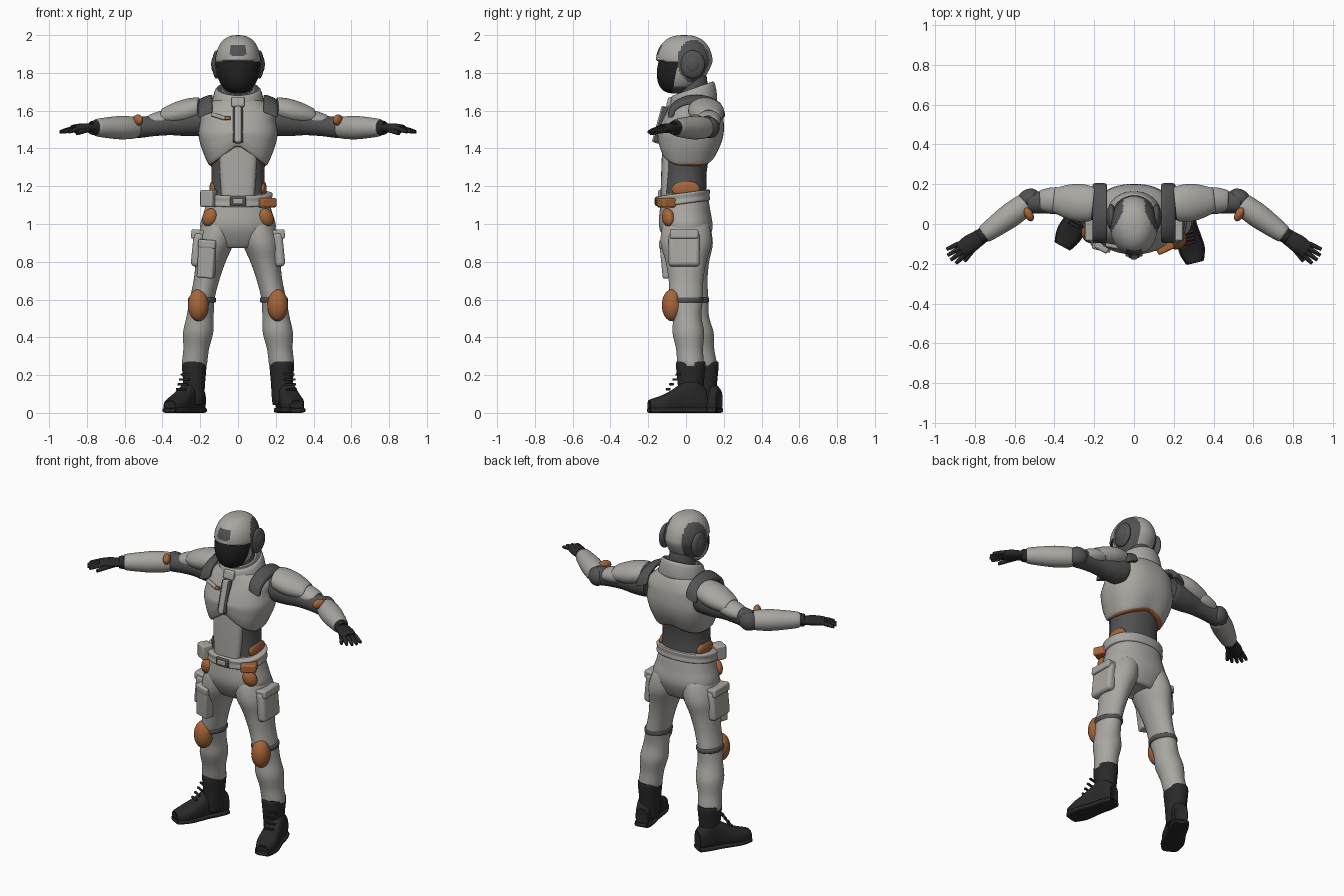
import bpy, bmesh, math
from mathutils import Vector, Matrix

cube = bpy.data.objects.get("Cube")
if cube:
    bpy.data.objects.remove(cube, do_unlink=True)

X, Y, Z = Vector((1, 0, 0)), Vector((0, 1, 0)), Vector((0, 0, 1))
STEPS = 5


def material(name, red, green, blue):
    m = bpy.data.materials.new(name)
    m.use_nodes = True
    m.diffuse_color = (red, green, blue, 1)
    m.node_tree.nodes["Principled BSDF"].inputs["Base Color"].default_value = m.diffuse_color
    return m


LIGHT = material("light grey cloth", .4, .385, .36)
DARK = material("dark grey cloth", .085, .085, .088)
BLACK = material("black rubber", .022, .022, .023)
VISOR = material("black visor", .014, .014, .015)
ORANGE = material("orange trim", .38, .13, .04)


def finish(name, bm, materials):
    bmesh.ops.recalc_face_normals(bm, faces=bm.faces)
    mesh = bpy.data.meshes.new(name)
    bm.to_mesh(mesh)
    bm.free()
    for m in materials:
        mesh.materials.append(m)
    ob = bpy.data.objects.new(name, mesh)
    bpy.context.collection.objects.link(ob)
    return ob


def blend(a, b, c, d, t):
    """Smooth curve from b to c."""
    return b + ((c - a) + ((a * 2 - b * 5 + c * 4 - d) + (b * 3 - a - c * 3 + d) * t) * t) * (t / 2)


def tube(name, rings, *materials, sides=32, power=1, rule=None, warp=None):
    """Smooth capped skin through rings of (centre, half axis u, half axis v)."""
    def cap(ring):
        return ring[0], ring[1] * .7, ring[2] * .7
    rings = [cap(rings[0]), *rings, cap(rings[-1])]
    padded = [rings[0], *rings, rings[-1]]
    rows = [[blend(*axis, k / STEPS) for axis in zip(*padded[i:i + 4])]
            for i in range(len(rings) - 1) for k in range(STEPS)]
    rows.append(rings[-1])
    bm, grid = bmesh.new(), []
    for centre, u, v in rows:
        row = []
        for j in range(sides):
            angle = math.tau * (j + .5) / sides
            x, y = math.cos(angle), math.sin(angle)
            p = centre + u * math.copysign(abs(x) ** power, x) + v * math.copysign(abs(y) ** power, y)
            row.append(bm.verts.new(warp(p) if warp else p))
        grid.append(row)
    for i, (low, high) in enumerate(zip(grid, grid[1:])):
        for j in range(sides):
            face = bm.faces.new((low[j - 1], low[j], high[j], high[j - 1]))
            if rule:
                face.material_index = rule(face.calc_center_median(), i)
    bm.faces.new(grid[0])
    bm.faces.new(grid[-1])
    return finish(name, bm, materials)


def stack(bottom, top, widths, fronts, backs):
    """Evenly spaced level rings, measured out from the middle of the body."""
    gap = (top - bottom) / (len(widths) - 1)
    return [(Y * (b - f) / 2 + Z * (bottom + gap * i), X * w, Y * (f + b) / 2)
            for i, (w, f, b) in enumerate(zip(widths, fronts, backs))]


def bone(start, end, radii, flat=1):
    """Evenly spaced rings from joint to joint; flat scales the second axis."""
    along = end - start
    upright = abs(along.z) > abs(along.x)
    u = X if upright else along.cross(Z).normalized()
    v = Y if upright else Z
    return [(start.lerp(end, i / (len(radii) - 1)), u * r, v * r * flat) for i, r in enumerate(radii)]


def ellipsoid(name, loc, size, mat, rot=(0, 0, 0)):
    bm = bmesh.new()
    bmesh.ops.create_uvsphere(bm, u_segments=24, v_segments=16, radius=1)
    ob = finish(name, bm, [mat])
    ob.location, ob.scale, ob.rotation_euler = loc, size, rot


def box(name, loc, size, mat, rot=(0, 0, 0), bevel=.01):
    bm = bmesh.new()
    bmesh.ops.create_cube(bm, size=1)
    bmesh.ops.transform(bm, matrix=Matrix.Diagonal((*size, 1)), verts=bm.verts)
    ob = finish(name, bm, [mat])
    ob.location, ob.rotation_euler = loc, rot
    soft = ob.modifiers.new("soft edges", "BEVEL")
    soft.width, soft.segments = bevel, 3


# Helmet: egg shape with a sunken visor, side panels and forehead panel
BROW = 1.862


def helmet_ring(angle):
    h, r = -math.cos(angle), max(math.sin(angle), .03) ** .8
    centre = Z * (1.86 + h * (.14 if h > 0 else .17)) + Y * (min(h, 0) * .05 - .01)
    return centre, X * r * .12, Y * r * .15


def sink_visor(p):
    if p.z < BROW and p.y < 0:
        p.y *= .91
    return p


def helmet_rule(c, row):
    if c.z < BROW and c.y < -.04 - (BROW - c.z) * .2:
        return 2
    forehead = abs(c.x) < .04 and c.y < 0 and 1.89 < c.z < 1.95
    panel = abs(c.x) > .055 and math.hypot(c.y - .04, (c.z - BROW) * .75) < .085
    return int(forehead or panel or c.z < 1.73)


tube("helmet", [helmet_ring(math.pi * k / 12) for k in range(13)], LIGHT, DARK, VISOR,
     sides=72, rule=helmet_rule, warp=sink_visor)
for s in (-1, 1):
    ellipsoid("ear_cup", (s * .113, .035, 1.845), (.024, .065, .075), DARK)
    ellipsoid("ear_cap", (s * .13, .035, 1.845), (.012, .035, .04), DARK)

# Neck and collar, higher at the back
tube("neck", stack(1.6, 1.78, (.08, .07), (.04, .03), (.12, .11)), DARK)
tube("collar", stack(1.61, 1.71, (.14, .12), (.085, .08), (.165, .15)), LIGHT, DARK,
     rule=lambda c, row: int(row > STEPS * 2),
     warp=lambda p: p + Z * (p.y - .035) * .35)


# Chest armour with an arched, trimmed lower edge
def arch(p):
    low = max(1.31, 1.42 - .75 * abs(p.x) if p.y < 0 else 1.35 - .3 * abs(p.x))
    if p.z < 1.5:
        p.z = low + (p.z - 1.3) * (1.5 - low) * 5
    return p


tube("chest_armour", stack(1.3, 1.66, (.15, .18, .2, .21, .2, .19, .12),
                           (.13, .145, .15, .15, .13, .1, .07), (.14, .17, .19, .2, .2, .19, .16)),
     LIGHT, ORANGE, sides=48, power=.85, warp=arch, rule=lambda c, row: int(row <= STEPS))
LEAN = (-.27, 0, 0)
box("zip_backing", (0, -.128, 1.525), (.055, .04, .19), DARK, LEAN, .006)
box("zip_cover", (0, -.133, 1.525), (.036, .045, .2), LIGHT, LEAN)
box("collar_clasp", (0, -.085, 1.645), (.07, .03, .055), LIGHT, LEAN)
box("chest_tab", (-.055, -.122, 1.56), (.03, .02, .02), ORANGE, LEAN, .004)
box("chest_flap", (-.105, -.112, 1.57), (.08, .02, .02), LIGHT, (-.3, .3, -.2), .006)

# Abdomen, pelvis and belt
tube("abdomen", stack(1.1, 1.45, (.15, .14, .16), (.12, .12, .11), (.11, .11, .14)), DARK, power=.9)
tube("front_panel", stack(1.12, 1.42, (.085, .1), (.135, .125), (-.05, -.05)), LIGHT, power=.6)
tube("pelvis", stack(.88, 1.16, (.14, .2, .18, .15), (.09, .14, .14, .12), (.1, .14, .13, .11)),
     LIGHT, power=.9)
tube("belt", stack(1.11, 1.165, [.18] * 3, [.15] * 3, [.125] * 3), LIGHT, sides=48, power=.9,
     warp=lambda p: p + Z * p.y * .13)
box("buckle", (0, -.153, 1.12), (.085, .02, .05), DARK, bevel=.006)
box("buckle_plate", (0, -.158, 1.12), (.055, .02, .03), LIGHT, bevel=.006)
box("orange_pouch", (.15, -.105, 1.113), (.09, .075, .05), ORANGE, (0, 0, .45))
box("light_pouch", (-.155, -.105, 1.135), (.075, .065, .09), LIGHT, (0, 0, -.5))

# Thigh pockets
for s in (-1, 1):
    box("thigh_pocket", (s * .215, -.01, .865), (.055, .165, .18), LIGHT, (0, s * -.1, 0), .02)
    box("thigh_pocket_flap", (s * .213, -.01, .945), (.07, .15, .05), LIGHT, (0, s * -.1, 0))
box("front_thigh_pocket", (-.165, -.095, .815), (.09, .06, .2), LIGHT, (.08, .08, -.25))
box("front_pocket_flap", (-.16, -.105, .895), (.095, .06, .045), LIGHT, (.08, .08, -.25))

for s, side in ((-1, "right"), (1, "left")):
    right = int(s < 0)

    def joint(x, y, z):
        return Vector((s * x, y, z))

    # Trim on the hips and waist
    ellipsoid(side + "_hip_pocket_trim", joint(.15, -.095, 1.035), (.04, .03, .05), ORANGE, (0, s * -.5, s * .5))
    ellipsoid(side + "_waist_trim", joint(.13, 0, 1.185), (.022, .075, .045), ORANGE)

    # Trouser leg, knee strap and knee pad; the right leg stands further back
    hip, knee = joint(.1, 0, 1), joint(.19, right * .03, .6)
    ankle = joint(.232, .025 + right * .07, .25)
    thigh = bone(hip, knee, (.09, .1, .08, .068, .066), 1.35)
    shin = bone(knee, ankle, (.066, .072, .08, .068, .066), 1.05)
    tube(side + "_trouser_leg", thigh + shin[1:], LIGHT)
    tube(side + "_knee_strap", bone(knee + Z * .01, knee - Z * .015, (.072, .072), 1.25), DARK)
    ellipsoid(side + "_knee_pad", knee + joint(.02, -.073, -.03), (.055, .055, .085), ORANGE)

    # Boots: shaft, foot, sole and laces
    tube(side + "_boot_shaft", bone(ankle + Z * .015, ankle - Z * .2, (.065, .058, .05), 1.2), BLACK)
    heel, turn, length = (joint(.205, .172, 0), .5, .32) if right else (joint(.235, .1, 0), .24, .3)
    ahead = Vector((s * math.sin(turn), -math.cos(turn), 0))
    across = ahead.cross(Z)
    widths = (.04, .05, .05, .057, .06, .04)

    def foot(heights, spread):
        return [(heel + ahead * length * i / 5 + Z * h / 2, across * (w + spread), Z * h / 2)
                for i, (w, h) in enumerate(zip(widths, heights))]
    tube(side + "_boot_foot", foot((.13, .18, .16, .12, .09, .07), 0), BLACK, power=.75)
    tube(side + "_boot_sole", foot([.028] * 6, .006), BLACK, power=.5)
    for k in range(4):
        box(side + "_boot_lace", heel + ahead * (.2 - .018 * k) + Z * (.125 + .026 * k),
            (.06, .014, .012), BLACK, (0, 0, s * turn), .004)

    # Arm sleeves and plates
    shoulder, elbow = joint(.18, .1, 1.55), joint(.53, .11, 1.51)
    wrist, knuckles = joint(.75, -.05, 1.51), joint(.87, -.13, 1.505)
    tube(side + "_upper_arm", bone(shoulder, elbow, (.08, .075, .06, .055, .055)), DARK)
    tube(side + "_shoulder_plate", bone(joint(.21, .1, 1.61), joint(.4, .12, 1.57), (.085, .095, .085, .06), .7), LIGHT)
    tube(side + "_arm_plate", bone(joint(.36, .12, 1.56), joint(.47, .12, 1.54), (.062, .064, .05), .75), LIGHT)
    ellipsoid(side + "_elbow_pad", elbow + Y * .02, (.058, .045, .055), DARK, (0, 0, s * -.5))
    ellipsoid(side + "_elbow_tab", elbow + Y * -.06 + Z * .04, (.022, .04, .03), ORANGE, (0, 0, s * -.5))
    tube(side + "_forearm", bone(elbow.lerp(wrist, .07), wrist, (.056, .062, .056, .045)), LIGHT)

    # Glove with fanned fingers
    reach = (knuckles - wrist).normalized()
    spread = Vector((-reach.y, reach.x, 0)) * s
    tube(side + "_glove_cuff", bone(wrist - reach * .03, wrist + reach * .03, (.041, .036)), BLACK)
    tube(side + "_glove_palm", bone(wrist, knuckles, (.036, .042, .046, .038), .55), BLACK)
    for i in (-1.5, -.5, .5, 1.5):
        base = knuckles - reach * .01 + spread * i * .021
        tip = base + reach * (.085 - .012 * abs(i)) + spread * i * .007 - Z * .015
        tube(side + "_finger", bone(base, tip, (.012, .012, .009)), BLACK, sides=12)
    tube(side + "_thumb", bone(wrist + joint(.04, -.05, -.005), joint(.85, -.185, 1.48), (.017, .014, .01)),
         BLACK, sides=12)

    # Strap arching over the shoulder
    strap = []
    for k in range(7):
        angle = math.pi * k / 6
        out = Z * math.sin(angle) - Y * math.cos(angle)
        strap.append((joint(.172, .055 + out.y * .135, 1.58 + out.z * .08), joint(.036, 0, -.014), out * .016))
    tube(side + "_shoulder_strap", strap, DARK, sides=24, power=.6)

# Smooth shading that keeps hard edges
bpy.ops.object.select_all(action="DESELECT")
for ob in bpy.context.scene.objects:
    if ob.type == "MESH":
        ob.select_set(True)
        bpy.context.view_layer.objects.active = ob
bpy.ops.object.shade_smooth_by_angle(angle=math.radians(40))
